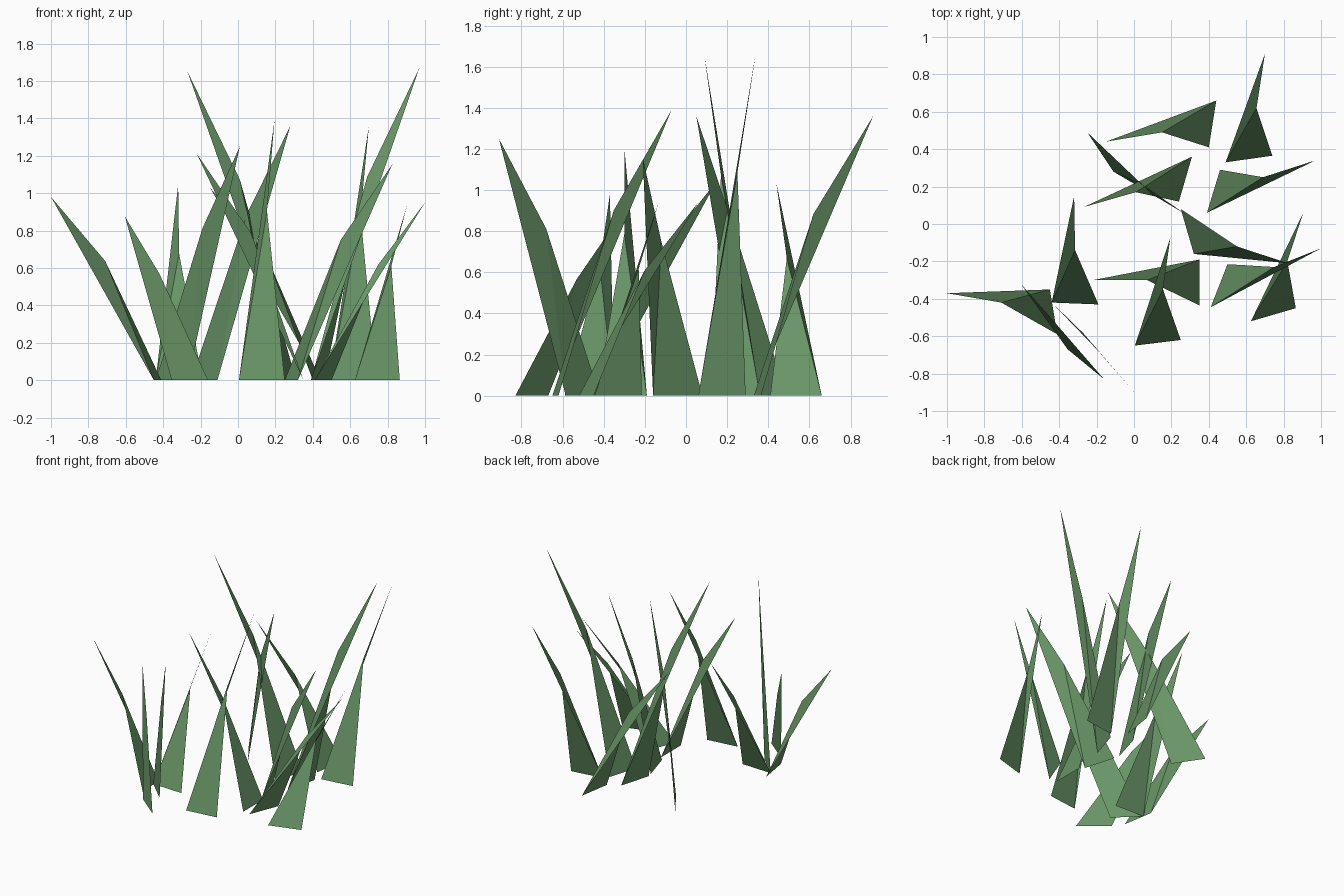
import bpy
import bmesh
from mathutils import Vector

green = bpy.data.materials.new("grass green")
green.diffuse_color = (0.14, 0.30, 0.135, 1.0)

BEND_HEIGHT = 0.65  # where each blade folds, as a share of its height
count = 0


def blade(straight_foot, bent_foot, bend, tip, height):
    """Flat folded blade: one straight edge, one edge bent at the fold."""
    global count
    count += 1
    bm = bmesh.new()
    a, b, m, t = [bm.verts.new(Vector((x, y, z))) for (x, y), z in (
        (straight_foot, 0), (bent_foot, 0), (bend, height * BEND_HEIGHT), (tip, height))]
    for corners in ((a, b, m), (a, m, t)):
        face = bm.faces.new(corners)
        face.normal_update()
        if face.normal.z < 0:
            face.normal_flip()
    name = f"grass_blade_{count:02d}"
    mesh = bpy.data.meshes.new(name)
    bm.to_mesh(mesh)
    bm.free()
    mesh.materials.append(green)
    bpy.context.collection.objects.link(bpy.data.objects.new(name, mesh))


# Back clump
blade((0.44, 0.66), (0.40, 0.41), (0.15, 0.49), (-0.15, 0.44), 1.03)
blade((0.49, 0.33), (0.74, 0.365), (0.655, 0.62), (0.70, 0.91), 1.36)
blade((-0.11, 0.28), (-0.25, 0.49), (0.045, 0.21), (0.28, 0.05), 1.36)

# Tall middle blades
blade((0.31, 0.36), (0.24, 0.12), (0.01, 0.17), (-0.27, 0.09), 1.65)
blade((0.39, 0.06), (0.46, 0.29), (0.69, 0.25), (0.97, 0.34), 1.67)
blade((0.32, -0.16), (0.25, 0.08), (0.55, -0.12), (0.825, -0.21), 1.155)

# Left clump
blade((-0.44, -0.42), (-0.19, -0.43), (-0.315, -0.14), (-0.32, 0.15), 1.045)
blade((-0.45, -0.35), (-0.41, -0.59), (-0.71, -0.42), (-1.0, -0.37), 0.98)
blade((-0.355, -0.67), (-0.16, -0.83), (-0.42, -0.53), (-0.605, -0.32), 0.875)
blade((-0.27, -0.585), (-0.44, -0.42), (-0.19, -0.68), (0.01, -0.91), 1.25)

# Front and right clump
blade((0.35, -0.19), (0.35, -0.435), (0.07, -0.30), (-0.22, -0.30), 1.21)
blade((0.005, -0.65), (0.25, -0.62), (0.155, -0.35), (0.195, -0.07), 1.39)
blade((0.41, -0.445), (0.50, -0.215), (0.75, -0.23), (1.0, -0.13), 0.95)
blade((0.625, -0.52), (0.865, -0.45), (0.82, -0.20), (0.905, 0.06), 0.94)
